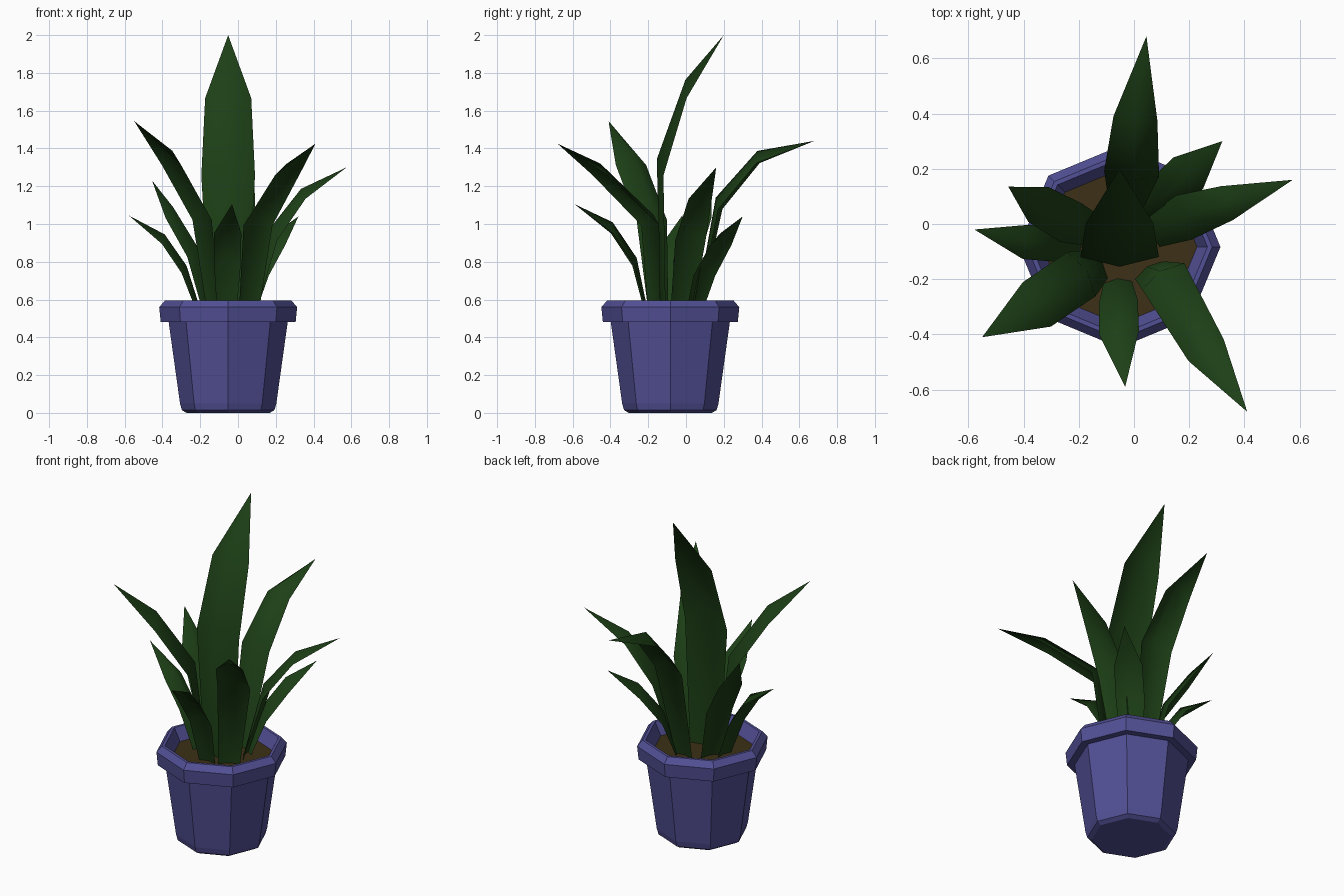
import bpy, bmesh, math
from mathutils import Vector

if "Cube" in bpy.data.objects:
    bpy.data.objects.remove(bpy.data.objects["Cube"])

CX, CY = -0.052, -0.083   # pot axis


def material(name, rgb):
    m = bpy.data.materials.new(name)
    m.diffuse_color = (*rgb, 1)
    m.use_nodes = True
    m.node_tree.nodes["Principled BSDF"].inputs["Base Color"].default_value = m.diffuse_color
    return m


def make_object(name, bm, mat, smooth=False):
    me = bpy.data.meshes.new(name)
    bm.to_mesh(me)
    bm.free()
    me.materials.append(mat)
    for p in me.polygons:
        p.use_smooth = smooth
    ob = bpy.data.objects.new(name, me)
    bpy.context.collection.objects.link(ob)
    return ob


def octagon_lathe(name, profile, mat, cap_start=False, cap_end=False, sides=8):
    bm = bmesh.new()
    rings = [[bm.verts.new((CX + r * math.cos(math.tau * i / sides),
                            CY + r * math.sin(math.tau * i / sides), z))
              for i in range(sides)] for r, z in profile]
    for a, b in zip(rings, rings[1:]):
        for i in range(sides):
            j = (i + 1) % sides
            bm.faces.new((a[i], a[j], b[j], b[i]))
    if cap_start:
        bm.faces.new(rings[0][::-1])
    if cap_end:
        bm.faces.new(rings[-1])
    return make_object(name, bm, mat)


def leaf(name, points, widths, mat):
    """Ridged blade through base, middle, bend and tip."""
    pts = [Vector(p) for p in points]
    out = pts[3] - pts[1]
    out.z = 0
    out.normalize()
    side = Vector((-out.y, out.x, 0))
    # ridge offset (outward, up) as a share of the half width
    ridge = [(-0.25, 0.0), (-0.25, 0.6), (-0.05, 0.8)]
    bm = bmesh.new()
    rows = []
    for p, w, (o, u) in zip(pts, widths, ridge):
        d = (out * o + Vector((0, 0, u))) * w * 0.5
        rows.append([bm.verts.new(q) for q in (p - side * w - d, p + d, p + side * w - d)])
    for a, b in zip(rows, rows[1:]):
        for i in (0, 1):
            bm.faces.new((a[i + 1], a[i], b[i], b[i + 1]))
    tip = bm.verts.new(pts[3])
    for i in (0, 1):
        bm.faces.new((rows[2][i + 1], rows[2][i], tip))
    return make_object(name, bm, mat, True)


blue = material("pot_blue", (0.085, 0.08, 0.30))
green = material("leaf_green", (0.012, 0.05, 0.008))
brown = material("soil_brown", (0.045, 0.03, 0.008))

# pot with thick rim and inner wall
octagon_lathe("pot", [(0.22, 0), (0.245, 0.015), (0.255, 0.05), (0.315, 0.48), (0.357, 0.48),
                      (0.365, 0.56), (0.335, 0.595), (0.318, 0.595), (0.28, 0.52)],
              blue, cap_start=True)

# soil
octagon_lathe("soil", [(0.285, 0.52)], brown, cap_end=True)

# leaves: base, middle, bend, tip, then half widths
leaves = {
    "leaf_tall": ([(-0.052, -0.12, 0.5), (-0.052, -0.137, 1.3), (-0.052, 0, 1.715),
                   (-0.052, 0.2, 2.0)], (0.10, 0.142, 0.122)),
    "leaf_back": ([(-0.03, 0.05, 0.5), (-0.01, 0.17, 1.11), (0.005, 0.38, 1.355),
                   (0.045, 0.68, 1.44)], (0.06, 0.10, 0.08)),
    "leaf_back_right": ([(0.04, 0.03, 0.5), (0.10, 0.09, 0.75), (0.195, 0.183, 0.92),
                         (0.32, 0.30, 1.04)], (0.055, 0.08, 0.078)),
    "leaf_right": ([(0.06, -0.03, 0.5), (0.17, 0.02, 0.94), (0.335, 0.075, 1.16),
                    (0.575, 0.16, 1.30)], (0.06, 0.085, 0.065)),
    "leaf_front_right": ([(0.05, -0.16, 0.5), (0.10, -0.18, 1.02), (0.26, -0.455, 1.29),
                          (0.41, -0.68, 1.425)], (0.06, 0.09, 0.075)),
    "leaf_front": ([(-0.06, -0.20, 0.5), (-0.057, -0.27, 0.80), (-0.055, -0.39, 0.98),
                    (-0.032, -0.59, 1.105)], (0.05, 0.07, 0.073)),
    "leaf_front_left": ([(-0.12, -0.14, 0.5), (-0.18, -0.175, 1.05), (-0.35, -0.29, 1.35),
                         (-0.55, -0.41, 1.545)], (0.06, 0.095, 0.095)),
    "leaf_left": ([(-0.19, -0.08, 0.5), (-0.28, -0.075, 0.76), (-0.39, -0.065, 0.92),
                   (-0.578, -0.02, 1.045)], (0.05, 0.063, 0.063)),
    "leaf_back_left": ([(-0.14, -0.03, 0.5), (-0.22, 0.0, 0.85), (-0.345, 0.07, 1.06),
                        (-0.455, 0.135, 1.23)], (0.06, 0.08, 0.073)),
}
for name, (points, widths) in leaves.items():
    leaf(name, points, widths, green)
